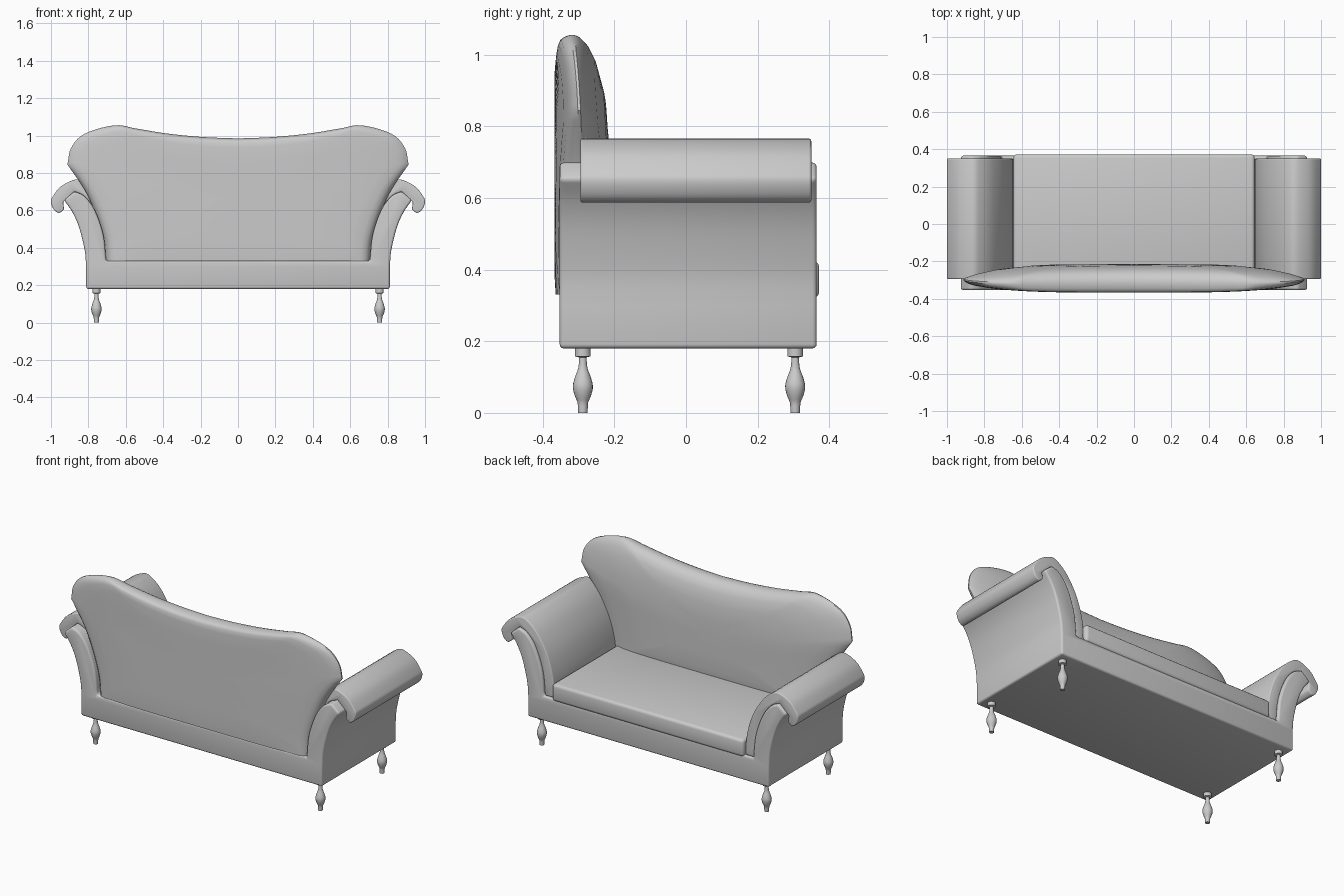
import bpy, bmesh, math
from mathutils import Vector

if "Cube" in bpy.data.objects:
    bpy.data.objects.remove(bpy.data.objects["Cube"])

GREY = (0.6, 0.6, 0.6, 1)
mat = bpy.data.materials.new("light grey")
mat.use_nodes = True
mat.diffuse_color = GREY
mat.node_tree.nodes["Principled BSDF"].inputs["Base Color"].default_value = GREY


def finish(name, bm, bevel=0, angle=40):
    """Turn a bmesh into a shaded object, optionally with rounded edges."""
    bmesh.ops.recalc_face_normals(bm, faces=bm.faces)
    mesh = bpy.data.meshes.new(name)
    bm.to_mesh(mesh)
    bm.free()
    mesh.materials.append(mat)
    ob = bpy.data.objects.new(name, mesh)
    bpy.context.collection.objects.link(ob)
    bpy.ops.object.select_all(action='DESELECT')
    ob.select_set(True)
    bpy.context.view_layer.objects.active = ob
    if bevel:
        mod = ob.modifiers.new("rounded edges", 'BEVEL')
        mod.width, mod.segments = bevel, 3
        mod.angle_limit = math.radians(40)
        bpy.ops.object.modifier_apply(modifier=mod.name)
    bpy.ops.object.shade_smooth_by_angle(angle=math.radians(angle))
    return ob


def spline(points, steps=5):
    """Smooth open curve through the points."""
    p = [Vector(q) for q in points]
    p = [2 * p[0] - p[1]] + p + [2 * p[-1] - p[-2]]
    out = []
    for a, b, c, d in zip(p, p[1:], p[2:], p[3:]):
        for i in range(steps):
            t = i / steps
            out.append(b + (c - a) * t / 2 + (2 * a - 5 * b + 4 * c - d) * t * t / 2
                       + (3 * b - a - 3 * c + d) * t ** 3 / 2)
    return out + [p[-2]]


def extrude(name, outline, y0, y1, bevel):
    """Extrude an xz outline along y."""
    bm = bmesh.new()
    face = bm.faces.new([bm.verts.new((x, y0, z)) for x, z in outline])
    new = bmesh.ops.extrude_face_region(bm, geom=[face])["geom"]
    for v in new:
        if isinstance(v, bmesh.types.BMVert):
            v.co.y = y1
    return finish(name, bm, bevel)


def mirrored(points):
    return [Vector((-x, z)) for x, z in points]


# Frame: base and flared arm supports in one profile
inner = spline([(0.705, 0.33), (0.72, 0.47), (0.765, 0.6), (0.82, 0.675), (0.875, 0.702)])
outer = spline([(0.93, 0.655), (0.885, 0.59), (0.85, 0.51), (0.82, 0.39), (0.812, 0.3)])
half = inner + outer + [Vector((0.812, 0.18))]
extrude("frame", half + mirrored(half)[::-1], -0.353, 0.365, 0.012)

# Rolled arm pads
top = spline([(0.645, 0.33), (0.652, 0.45), (0.69, 0.58), (0.755, 0.69), (0.82, 0.75),
              (0.87, 0.765), (0.945, 0.73), (0.99, 0.675), (1.0, 0.645), (0.985, 0.605),
              (0.957, 0.587), (0.93, 0.605)])
pad = top + [Vector((0.935, 0.645))] + inner[::-1]
for side, shape in (("left", pad), ("right", mirrored(pad))):
    extrude(side + "_arm_pad", shape, -0.295, 0.35, 0.014)

# Seat cushion
cushion = [(-0.645, 0.32), (0.645, 0.32), (0.645, 0.425), (-0.645, 0.425)]
extrude("seat_cushion", cushion, -0.3, 0.372, 0.018)

# Winged backrest: concentric rings swept from the rear cap over the rim to the front cap
side = spline([(0.705, 0.33), (0.717, 0.44), (0.76, 0.58), (0.82, 0.71), (0.912, 0.845)])
crest = spline([(0.912, 0.845), (0.892, 0.935), (0.82, 1.01), (0.66, 1.055), (0.54, 1.037),
                (0.37, 1.01), (0.18, 0.992), (0, 0.985)])
half = [Vector((x, 0.33)) for x in (0.0, 0.2, 0.4, 0.55)] + side + crest[1:]
outline = half + mirrored(half[1:-1])[::-1]
CENTRE = 0.66


def rear(x, z):
    return -0.367 + 0.045 * abs(x / 0.9) ** 4


def front(x, z):
    return -0.215 - 0.045 * abs(x / 0.9) ** 4 - 0.04 * (max(z - 0.7, 0) / 0.35) ** 2


# Each ring: scale, and depth from rear (0) to front (1)
rings = [(0.3, 0), (0.6, 0), (0.85, 0), (0.93, 0.02), (0.965, 0.07), (0.985, 0.18), (1, 0.35),
         (1, 0.5), (0.985, 0.64), (0.955, 0.75), (0.92, 0.84), (0.82, 0.94), (0.6, 1), (0.3, 1)]
bm = bmesh.new()
loops = []
for s, depth in rings:
    loop = []
    for x, z in outline:
        px, pz = x * s, CENTRE + (z - CENTRE) * s
        if z < 0.331:
            pz = max(0.33, pz) if s < 0.9 else 0.33
        y = rear(px, pz) * (1 - depth) + front(px, pz) * depth
        loop.append(bm.verts.new((px, y, pz)))
    loops.append(loop)
n = len(outline)
for a, b in zip(loops, loops[1:]):
    for i in range(n):
        j = (i + 1) % n
        bm.faces.new((a[i], a[j], b[j], b[i]))
for loop, y in ((loops[0], rear(0, CENTRE)), (loops[-1], front(0, CENTRE))):
    hub = bm.verts.new((0, y, CENTRE))
    for i in range(n):
        bm.faces.new((loop[i], loop[(i + 1) % n], hub))
finish("backrest", bm)

# Turned legs
turning = [(0.013, 0), (0.014, 0.02)] + [tuple(p) for p in spline(
    [(0.015, 0.03), (0.024, 0.052), (0.028, 0.075), (0.022, 0.1), (0.013, 0.125),
     (0.01, 0.155)], 3)] + [(0.022, 0.158), (0.022, 0.185)]
for where, y in (("back", -0.288), ("front", 0.305)):
    for side, x in (("left", 0.757), ("right", -0.757)):
        bm = bmesh.new()
        circles = [[bm.verts.new((x + r * math.cos(k * math.pi / 10),
                                  y + r * math.sin(k * math.pi / 10), z)) for k in range(20)]
                   for r, z in turning]
        for a, b in zip(circles, circles[1:]):
            for k in range(20):
                bm.faces.new((a[k], a[k - 1], b[k - 1], b[k]))
        bm.faces.new(circles[0])
        bm.faces.new(circles[-1])
        finish(f"{where}_{side}_leg", bm)
